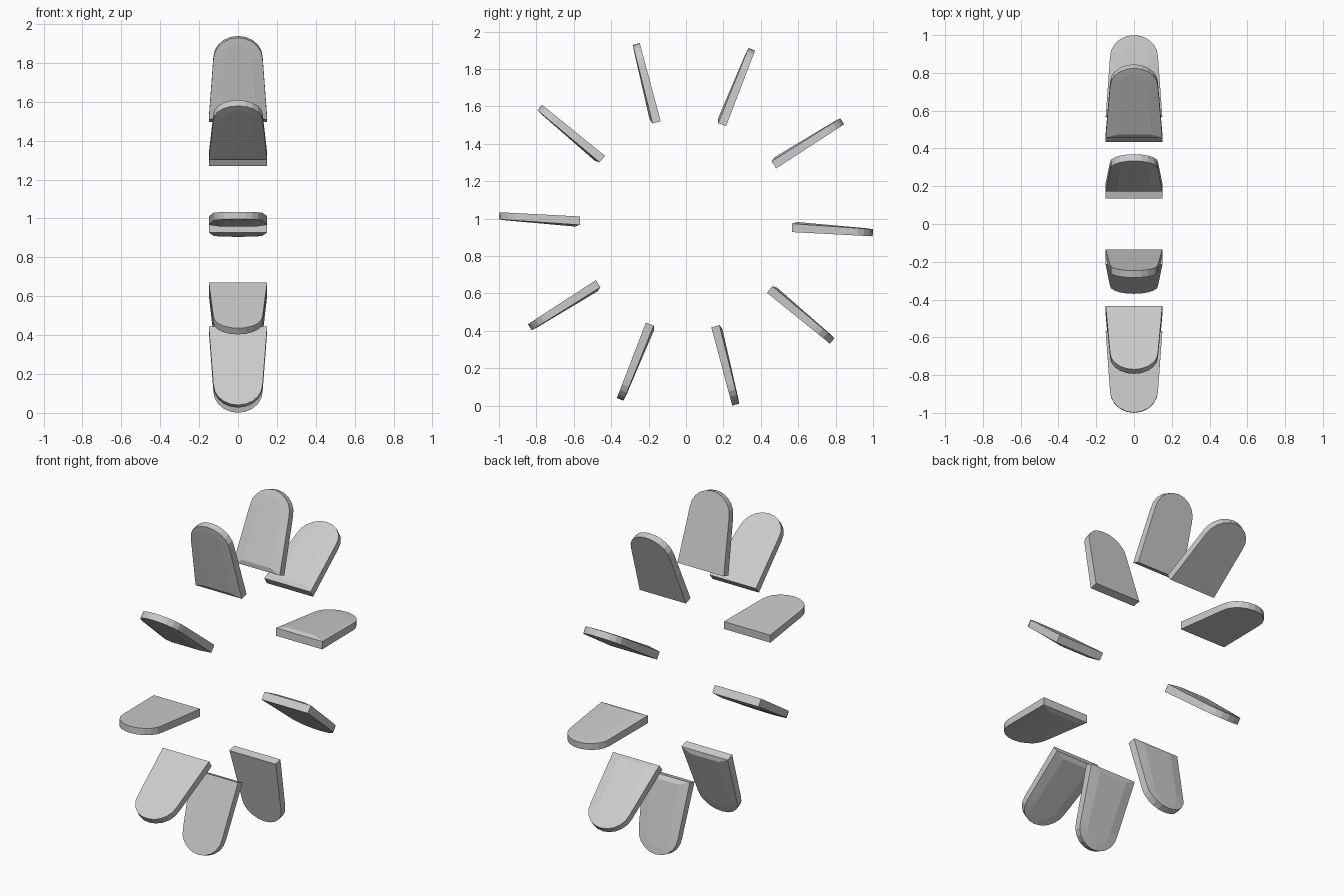
import bpy, bmesh
from math import sin, cos, pi, radians

if "Cube" in bpy.data.objects:
    bpy.data.objects.remove(bpy.data.objects["Cube"])

COUNT = 10
CENTRE_Z = 0.97
BASE, SHOULDER, TIP = 0.567, 0.885, 1.0   # radial positions along a blade
BASE_W, SHOULDER_W = 0.15, 0.127          # half widths


def outline(base, shoulder, tip, bw, sw, segs=10):
    """Blade outline: straight base, tapering sides, rounded tip (x, radius)."""
    pts = [(bw, base)]
    for i in range(segs + 1):
        a = pi * i / segs
        pts.append((sw * cos(a), shoulder + (tip - shoulder) * sin(a)))
    pts.append((-bw, base))
    return pts


def ramp(u, v0, v1):
    return v0 + (v1 - v0) * (u - BASE) / (TIP - BASE)


# One blade: flat back, straight rim, shallow raised face on the other side
rim = outline(BASE, SHOULDER, TIP, BASE_W, SHOULDER_W)
face = outline(BASE + 0.025, 0.88, 0.965, 0.09, 0.075)
bm = bmesh.new()
loops = [
    [bm.verts.new((x, u, -0.012)) for x, u in rim],
    [bm.verts.new((x, u, ramp(u, 0.033, 0.026))) for x, u in rim],
    [bm.verts.new((x, u, ramp(u, 0.044, 0.028))) for x, u in face],
]
n = len(rim)
for lo, hi in zip(loops, loops[1:]):
    for i in range(n):
        j = (i + 1) % n
        bm.faces.new((lo[i], lo[j], hi[j], hi[i]))
bm.faces.new(loops[0][::-1])
bm.faces.new(loops[-1])

# Lay the blade out: local y is radial, local z is the turning direction
for v in bm.verts:
    x, u, t = v.co
    v.co = (x, u, t)
bmesh.ops.recalc_face_normals(bm, faces=bm.faces)
mesh = bpy.data.meshes.new("blade")
bm.to_mesh(mesh)
bm.free()

# Ring of blades turned about the x axis
for k in range(COUNT):
    blade = bpy.data.objects.new(f"blade_{k + 1}", mesh)
    blade.location = (0, 0, CENTRE_Z)
    blade.rotation_euler = (radians(-3) + 2 * pi * k / COUNT, 0, 0)
    bpy.context.collection.objects.link(blade)
